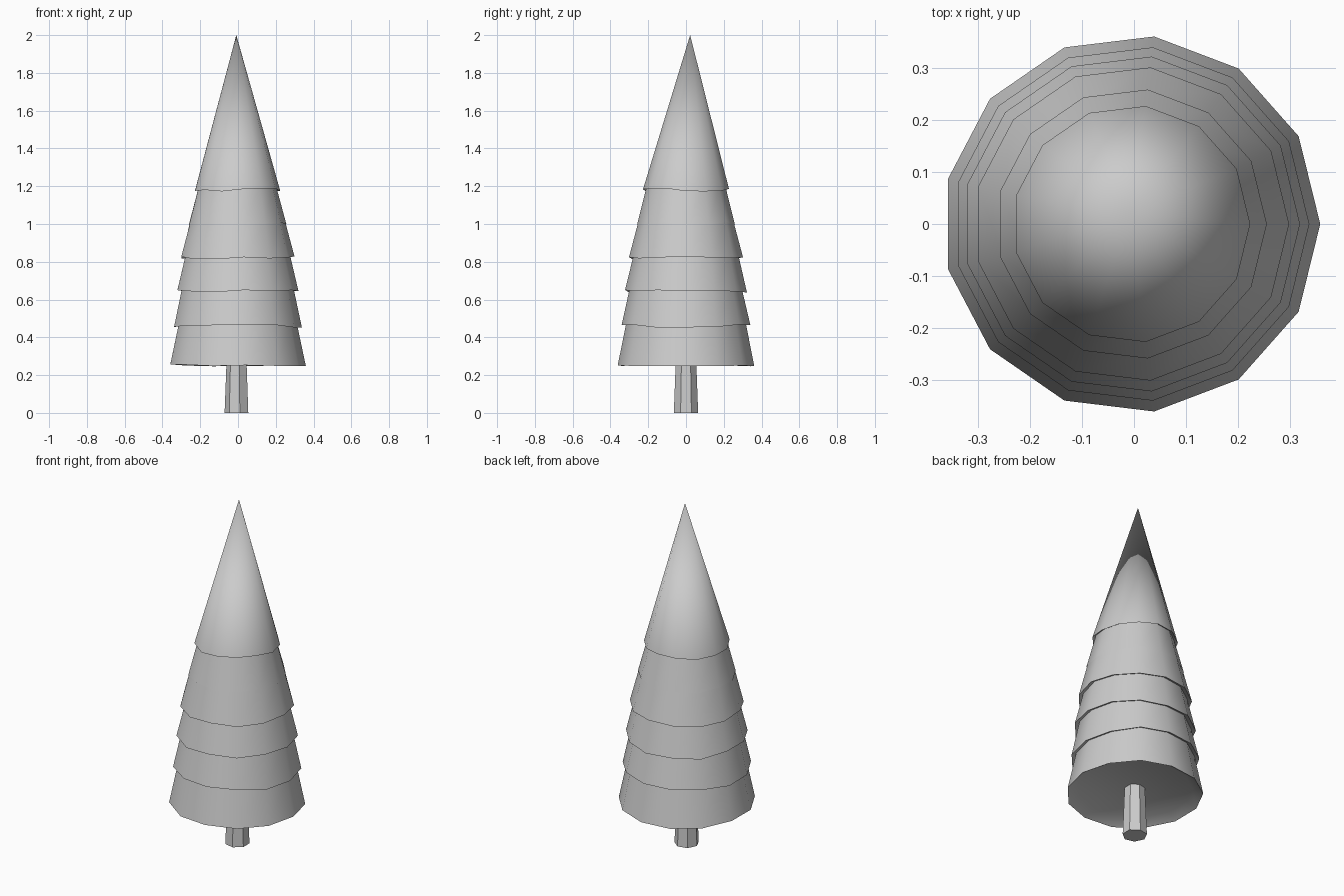
import bpy, bmesh, math, random

if "Cube" in bpy.data.objects:
    bpy.data.objects.remove(bpy.data.objects["Cube"])

random.seed(4)
CX = -0.005


def ring(bm, n, r, z, turn=0.0, wobble=None):
    """Polygon ring of n verts, with optional height offset per vertex."""
    out = []
    for i in range(n):
        a = turn + 2 * math.pi * i / n
        dz = wobble[i] if wobble else 0
        out.append(bm.verts.new((CX + r * math.cos(a), r * math.sin(a), z + dz)))
    return out


def bridge(bm, a, b):
    n = len(a)
    for i in range(n):
        j = (i + 1) % n
        bm.faces.new((a[i], a[j], b[j], b[i]))


def finish(bm, name):
    bmesh.ops.recalc_face_normals(bm, faces=bm.faces[:])
    for f in bm.faces:
        f.smooth = True
    me = bpy.data.meshes.new(name)
    bm.to_mesh(me)
    bm.free()
    me.set_sharp_from_angle(angle=math.radians(35))
    ob = bpy.data.objects.new(name, me)
    bpy.context.collection.objects.link(ob)


# Foliage: stepped tiers with uneven rims, all tapering toward one tip
N = 13
TIP_Z = 2.0
tiers = [(0.364, 0.252), (0.343, 0.46), (0.325, 0.643),
         (0.304, 0.822), (0.261, 1.0), (0.229, 1.181)]
bm = bmesh.new()
prev = ring(bm, N, 0.305, 0.285)
bm.faces.new(prev)
for k, (r, z) in enumerate(tiers):
    amp = 0.006 if k == 0 else 0.009
    wob = [random.uniform(-amp, amp) for _ in range(N)]
    if k:
        # Step tucked under the next rim
        r0, z0 = tiers[k - 1]
        zs = z + 0.012
        step = ring(bm, N, r0 * (TIP_Z - zs) / (TIP_Z - z0), zs, wobble=wob)
        bridge(bm, prev, step)
        prev = step
    rim = ring(bm, N, r, z, wobble=wob)
    bridge(bm, prev, rim)
    prev = rim
tip = bm.verts.new((-0.009, 0.022, TIP_Z))
for i in range(N):
    bm.faces.new((prev[i], prev[(i + 1) % N], tip))
finish(bm, "foliage")

# Trunk: tapered seven-sided post
bm = bmesh.new()
low = ring(bm, 7, 0.066, 0.0, math.pi)
high = ring(bm, 7, 0.055, 0.29, math.pi)
bm.faces.new(low)
bridge(bm, low, high)
bm.faces.new(high)
finish(bm, "trunk")
